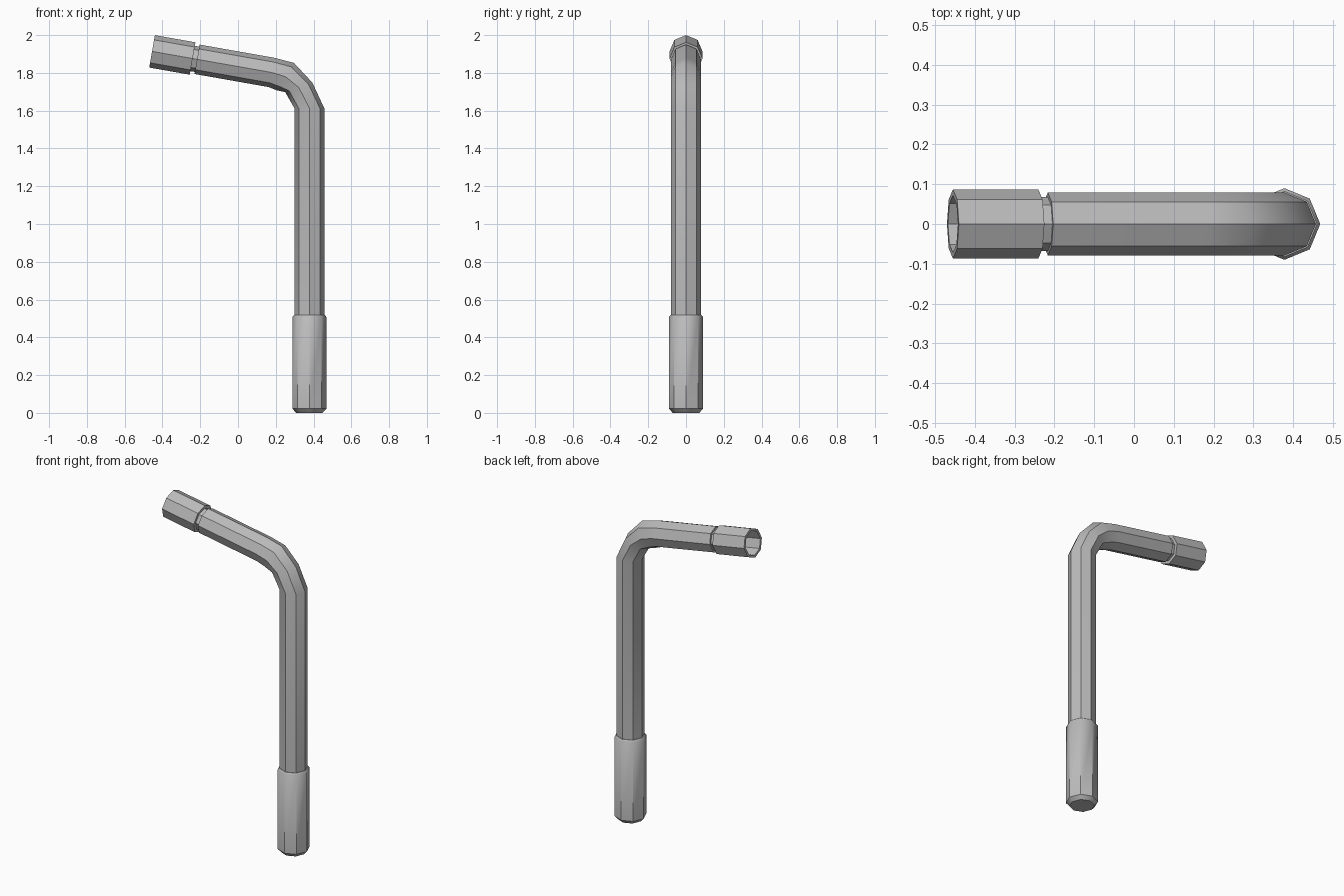
import bpy, bmesh, math
from mathutils import Vector

cube = bpy.data.objects.get("Cube")
if cube:
    bpy.data.objects.remove(cube)

SIDES = 8
steel = bpy.data.materials.new("grey steel")
steel.use_nodes = True
steel.diffuse_color = (0.5, 0.5, 0.5, 1)
steel.node_tree.nodes["Principled BSDF"].inputs["Base Color"].default_value = (0.5, 0.5, 0.5, 1)


def loft(name, rings):
    """Skin octagonal rings, each (centre, half-width vector in the xz plane, y radius)."""
    bm = bmesh.new()
    loops = []
    for centre, half, ry in rings:
        loops.append([bm.verts.new(centre + half * math.cos(a) + Vector((0, ry * math.sin(a), 0)))
                      for a in (math.tau * k / SIDES for k in range(SIDES))])
    for a, b in zip(loops, loops[1:]):
        for k in range(SIDES):
            n = (k + 1) % SIDES
            bm.faces.new((a[k], a[n], b[n], b[k]))
    bm.faces.new(loops[0][::-1])
    bm.faces.new(loops[-1])
    bmesh.ops.recalc_face_normals(bm, faces=bm.faces)
    mesh = bpy.data.meshes.new(name)
    bm.to_mesh(mesh)
    bm.free()
    mesh.materials.append(steel)
    obj = bpy.data.objects.new(name, mesh)
    bpy.context.collection.objects.link(obj)
    bpy.ops.object.select_all(action='DESELECT')
    obj.select_set(True)
    bpy.context.view_layer.objects.active = obj
    bpy.ops.object.shade_smooth_by_angle(angle=math.radians(40))
    return obj


# Axes: upright handle, and short arm tilted up by ten degrees
HANDLE_X = 0.378
TILT = math.radians(10)
ARM_DIR = Vector((-math.cos(TILT), 0, math.sin(TILT)))
ARM_UP = Vector((math.sin(TILT), 0, math.cos(TILT)))
ARM_TIP = Vector((-0.455, 0, 1.914))


def upright(z, r):
    return Vector((HANDLE_X, 0, z)), Vector((r, 0, 0)), r


def arm(back, r):
    """Ring on the arm axis, measured back from its tip."""
    return ARM_TIP - ARM_DIR * back, ARM_UP * r, r


def bend(outer, inner, r):
    o, i = Vector((outer[0], 0, outer[1])), Vector((inner[0], 0, inner[1]))
    return (o + i) / 2, (o - i) / 2, r


# Handle sleeve with chamfered ends
loft("handle_sleeve", [upright(0, 0.07), upright(0.022, 0.09),
                       upright(0.508, 0.09), upright(0.517, 0.082)])

# Bent shaft: upright, elbow, arm
loft("bent_shaft", [
    upright(0.49, 0.079), upright(1.612, 0.079),
    bend((0.394, 1.748), (0.25, 1.698), 0.079),
    bend((0.296, 1.853), (0.205, 1.708), 0.079),
    arm(0.642, 0.079), arm(0.242, 0.079)])

# Narrow neck between arm and socket
loft("socket_neck", [arm(0.26, 0.068), arm(0.2, 0.068)])

# Hollow socket: outer wall, rim and recess
loft("socket", [arm(0.218, 0.087), arm(0, 0.087), arm(0, 0.072), arm(0.14, 0.072)])
